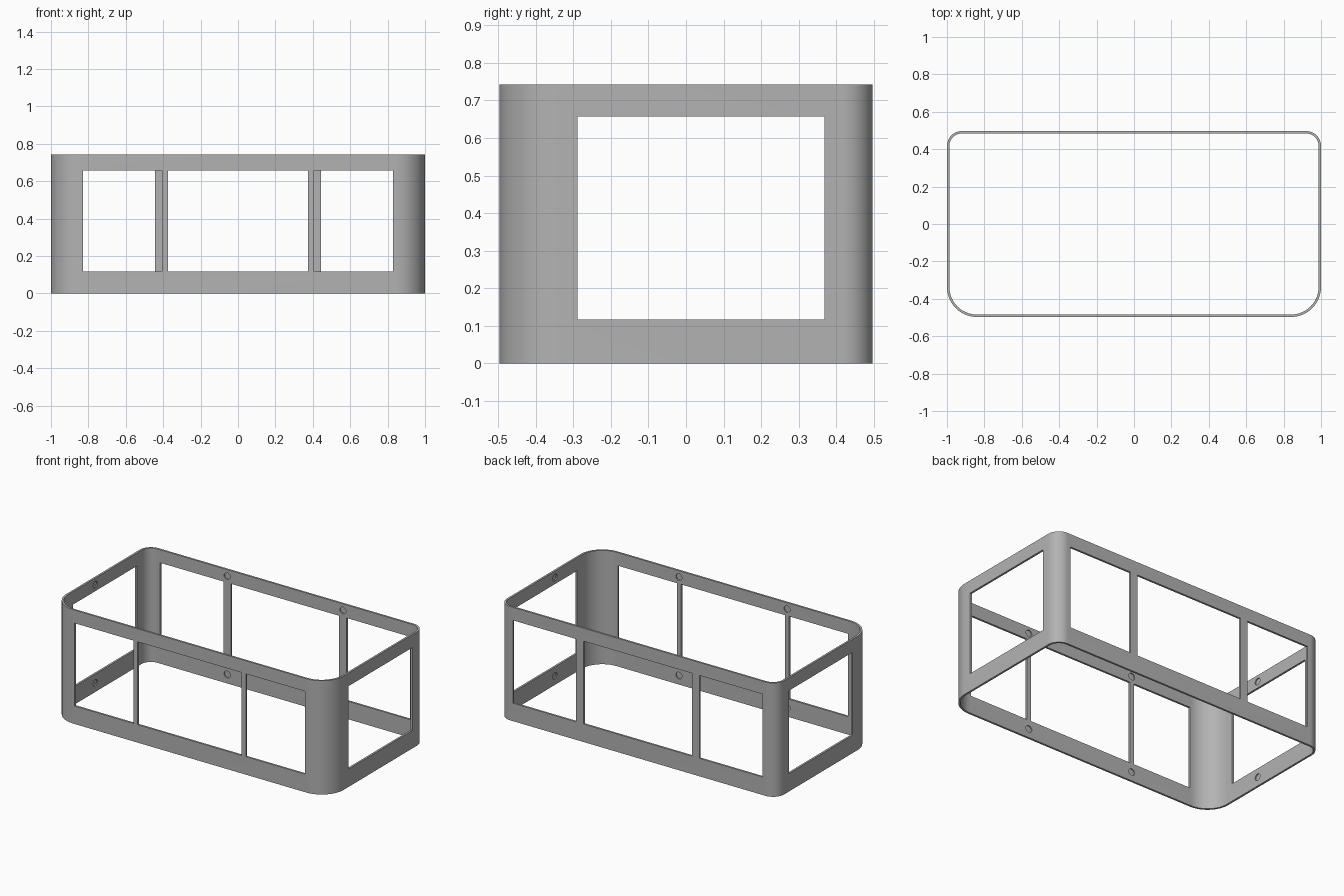
import bpy, bmesh
from math import sin, cos, pi, radians
from mathutils import Matrix, Vector

if "Cube" in bpy.data.objects:
    bpy.data.objects.remove(bpy.data.objects["Cube"], do_unlink=True)

HX, HY, H, WALL = 1.0, 0.497, 0.742, 0.013
R_FRONT, R_BACK, SEG = 0.16, 0.08, 16
WIN_LOW, WIN_TOP = 0.117, 0.657

grey = bpy.data.materials.new("plain grey")
grey.use_nodes = True
grey.diffuse_color = (0.45, 0.45, 0.45, 1)
grey.node_tree.nodes["Principled BSDF"].inputs["Base Color"].default_value = grey.diffuse_color


def make_object(name, bm):
    mesh = bpy.data.meshes.new(name)
    bmesh.ops.recalc_face_normals(bm, faces=bm.faces)
    bm.to_mesh(mesh)
    bm.free()
    mesh.materials.append(grey)
    obj = bpy.data.objects.new(name, mesh)
    bpy.context.collection.objects.link(obj)
    return obj


def outline(inset):
    """Rounded rectangle with wide front corners and tight back corners."""
    pts = []
    for i, (sx, sy, r) in enumerate([(1, 1, R_BACK), (-1, 1, R_BACK),
                                     (-1, -1, R_FRONT), (1, -1, R_FRONT)]):
        for k in range(SEG + 1):
            a = (i + k / SEG) * pi / 2
            pts.append((sx * (HX - r) + (r - inset) * cos(a),
                        sy * (HY - r) + (r - inset) * sin(a)))
    return pts


# Thin wall ring
bm = bmesh.new()
rings = [[bm.verts.new((x, y, z)) for x, y in outline(inset)]
         for inset, z in [(0, 0), (0, H), (WALL, H), (WALL, 0)]]
for a, b in zip(rings, rings[1:] + rings[:1]):
    for i in range(len(a)):
        j = (i + 1) % len(a)
        bm.faces.new((a[i], a[j], b[j], b[i]))
frame = make_object("window_frame", bm)

# Cutters for the windows and the shallow round recesses inside
cut = bmesh.new()


def window(x0, x1, y0, y1):
    size = (x1 - x0, y1 - y0, WIN_TOP - WIN_LOW)
    centre = ((x0 + x1) / 2, (y0 + y1) / 2, (WIN_LOW + WIN_TOP) / 2)
    bmesh.ops.create_cube(cut, size=1,
                          matrix=Matrix.Translation(centre) @ Matrix.Diagonal((*size, 1)))


def recess(x, y, axis):
    for z in (WIN_LOW / 2, (WIN_TOP + H) / 2):
        bmesh.ops.create_cone(cut, cap_ends=True, segments=24, radius1=0.022, radius2=0.022,
                              depth=0.04, matrix=Matrix.Translation((x, y, z))
                              @ Matrix.Rotation(radians(90), 4, axis))


DEPTH = 0.05
INSIDE = WALL - 0.007 + 0.02
for y, post_in, post_out, end in [(-HY, 0.375, 0.405, 0.83), (HY, 0.39, 0.445, 0.90)]:
    y0, y1 = y - DEPTH, y + DEPTH
    window(-post_in, post_in, y0, y1)
    window(-end, -post_out, y0, y1)
    window(post_out, end, y0, y1)
    for s in (-1, 1):
        recess(s * (post_in + post_out) / 2, y - INSIDE * (1 if y > 0 else -1), 'X')
for s in (-1, 1):
    window(s * HX - DEPTH, s * HX + DEPTH, -0.289, 0.369)
    recess(s * (HX - INSIDE), -0.06, 'Y')
cutter = make_object("opening_cutter", cut)
cutter.hide_render = True

mod = frame.modifiers.new("openings", 'BOOLEAN')
mod.operation = 'DIFFERENCE'
mod.solver = 'EXACT'
mod.object = cutter

bpy.ops.object.select_all(action='DESELECT')
frame.select_set(True)
bpy.context.view_layer.objects.active = frame
bpy.ops.object.modifier_apply(modifier=mod.name)
bpy.data.objects.remove(cutter, do_unlink=True)
bpy.ops.object.shade_smooth_by_angle(angle=radians(30))
